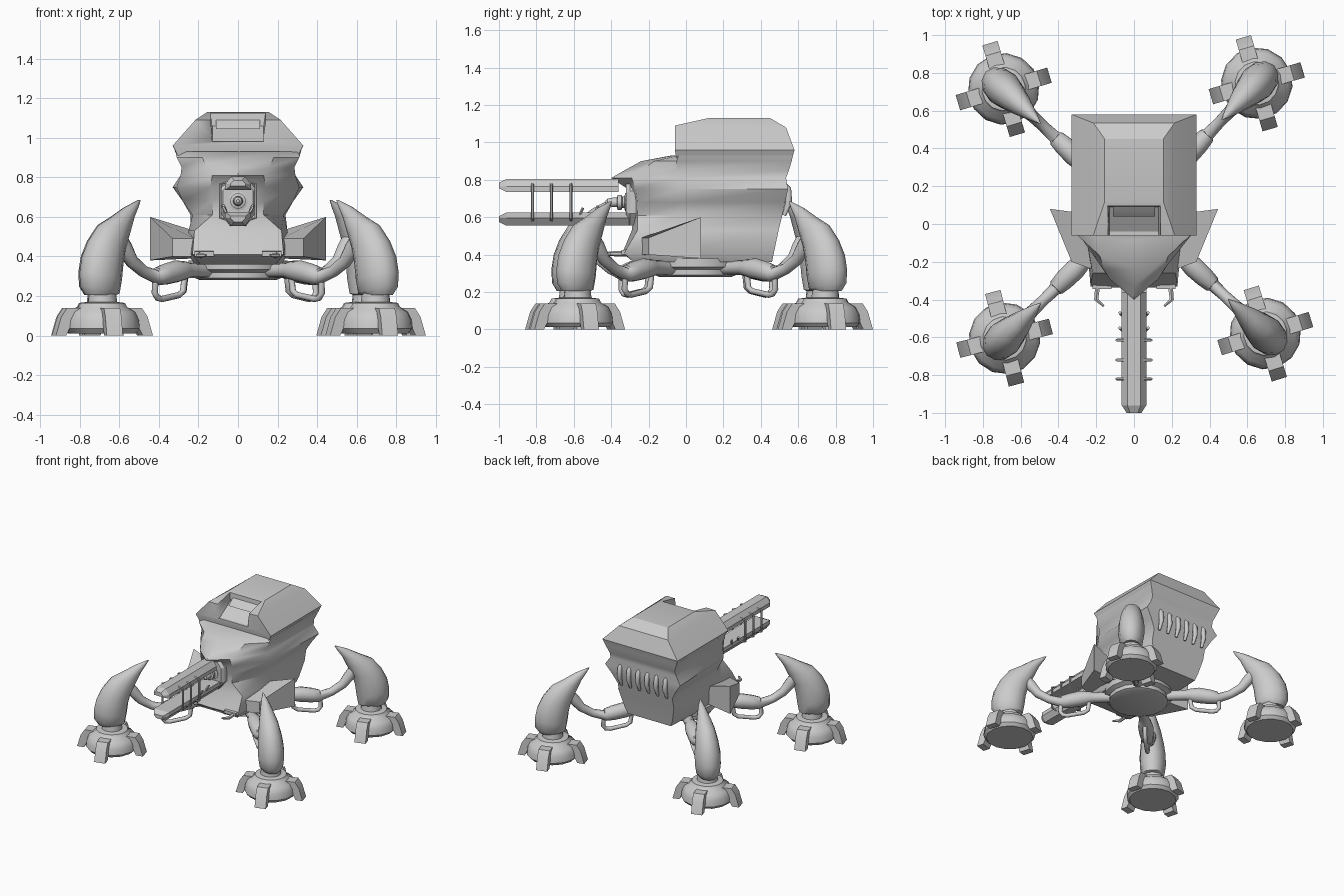
import bpy, bmesh
from math import sin, cos, pi, radians, atan2
from mathutils import Vector, Matrix

if "Cube" in bpy.data.objects:
    bpy.data.objects.remove(bpy.data.objects["Cube"])


def loft(name, rings, angle=35, mat=None):
    """Skin a list of equal-length point rings and cap both ends."""
    bm = bmesh.new()
    rows = [[bm.verts.new(p) for p in r] for r in rings]
    n = len(rows[0])
    for a, b in zip(rows, rows[1:]):
        for i in range(n):
            j = (i + 1) % n
            bm.faces.new((a[i], a[j], b[j], b[i]))
    bm.faces.new(rows[0][::-1])
    bm.faces.new(rows[-1])
    bmesh.ops.recalc_face_normals(bm, faces=bm.faces)
    me = bpy.data.meshes.new(name)
    bm.to_mesh(me)
    bm.free()
    ob = bpy.data.objects.new(name, me)
    bpy.context.collection.objects.link(ob)
    if mat:
        ob.matrix_world = mat
    bpy.ops.object.select_all(action='DESELECT')
    ob.select_set(True)
    bpy.context.view_layer.objects.active = ob
    bpy.ops.object.shade_smooth_by_angle(angle=radians(angle))
    return ob


def lathe(name, profile, n=16, mat=None):
    return loft(name, [[(r * cos(2 * pi * i / n), r * sin(2 * pi * i / n), z)
                        for i in range(n)] for r, z in profile], 35, mat)


def tube(name, path, radii, normal, n=10, mat=None):
    """Round tube along a planar path; normal is the plane's normal."""
    pts = [Vector(p) for p in path]
    side = Vector(normal).normalized()
    if not isinstance(radii, list):
        radii = [radii] * len(pts)
    rings = []
    for k, p in enumerate(pts):
        t = (pts[min(k + 1, len(pts) - 1)] - pts[max(k - 1, 0)]).normalized()
        up = t.cross(side)
        rings.append([p + radii[k] * (cos(2 * pi * i / n) * side + sin(2 * pi * i / n) * up)
                      for i in range(n)])
    return loft(name, rings, 50, mat)


def slab(name, profile, w, mat=None, w2=None):
    """Side profile in local x/z, extruded to +-w in local y (w2 = width at the last two points)."""
    n = len(profile)
    return loft(name, [[(x, s * (w2 if w2 and i >= n - 2 else w), z) for i, (x, z) in enumerate(profile)]
                       for s in (-1, 1)], 30, mat)


TURN = Matrix.Rotation(pi / 2, 4, 'Z')   # local x becomes world y

# Hull: z, nose y, front corner, flank, back corner
hull = [(.36, -.28, .19, -.28, .22, -.08, .19, .46),
        (.41, -.34, .23, -.33, .25, -.10, .21, .47),
        (.53, -.29, .22, -.26, .25, -.08, .24, .495),
        (.61, -.28, .13, -.26, .23, -.06, .24, .515),
        (.68, -.28, .13, -.26, .28, -.02, .28, .53),
        (.75, -.31, .14, -.27, .31, -.03, .33, .545),
        (.81, -.40, .13, -.29, .29, -.05, .29, .535),
        (.85, -.33, .16, -.24, .285, -.05, .285, .55),
        (.90, -.24, .18, -.17, .31, -.05, .305, .565),
        (.93, -.08, .20, -.07, .315, -.04, .318, .572)]
loft("hull", [[(0, y0, z), (xc, yc, z), (xs, ys, z), (xb, yb, z),
               (-xb, yb, z), (-xs, ys, z), (-xc, yc, z)]
              for z, y0, xc, yc, xs, ys, xb, yb in hull], 45)

# Head with overhanging back
head = [(.90, .91, .304, -.05, .564), (.96, .96, .33, -.06, .58),
        (1.08, 1.09, .215, -.06, .535), (1.13, 1.13, .155, .12, .45)]
top = loft("head", [[(-x, y0, zf), (x, y0, zf), (x, y1, z), (-x, y1, z)]
                    for z, zf, x, y0, y1 in head], 25)

# Recessed sloping window in the front of the head
cut = slab("window_cutter", [(-.2, .98), (-.04, .98), (.09, 1.06), (.1, 1.2), (-.2, 1.2)], .13, TURN, .15)
cut.hide_render = True
cut.hide_set(True)
mod = top.modifiers.new("window", 'BOOLEAN')
mod.object = cut
mod.solver = 'EXACT'
slab("window_brow", [(.04, 1.045), (.07, 1.075), (.12, 1.11), (.12, 1.04)], .11, TURN)

# Belly turntable
lathe("belly", [(.19, .28), (.215, .29), (.215, .32), (.25, .335), (.25, .38)], 16,
      Matrix.Translation((0, .05, 0)))

for s, side in ((-1, "left"), (1, "right")):
    # Side flaps that rise and open towards the back
    low = [(.22, -.24, .40), (.33, -.20, .40), (.445, .08, .38), (.22, .05, .39)]
    high = [(.22, -.24, .49), (.33, -.20, .49), (.445, .08, .60), (.22, .05, .53)]
    loft(side + "_flap", [[(s * x, y, z) for x, y, z in r] for r in (low, high)], 20)
    # Front prongs
    tube(side + "_prong", [(s * .19, -.30, .405), (s * .20, -.40, .405), (s * .16, -.435, .405)],
         [.016, .013, .007], (0, 0, 1), 6)
    # Under-chin lug
    slab(side + "_lug", [(-.345, .40), (-.345, .425), (-.28, .43), (-.28, .40)], .05,
         Matrix.Translation((s * .17, 0, 0)) @ TURN)

# Exhaust fins across the back
for k in range(6):
    x = -.2 + k * .08
    tube("exhaust_fin", [(x, .51, .79), (x, .545, .75), (x, .55, .68), (x, .525, .61)],
         [.014, .018, .018, .01], (1, 0, 0), 8)

# Cannon: two mirrored rails around a short emitter
GZ = .68
for s, nm in ((1, "upper"), (-1, "lower")):
    back = -.36 if s > 0 else -.27
    rings = []
    for y, f, lo in ((-1, .6, .075), (-.96, 1, .055), (back, 1, .055)):
        hi = .105 + .02 * (f - .6) / .4
        rings.append([(x * f, y, GZ + s * z) for x, z in
                      ((-.065, lo), (.065, lo), (.065, .085), (.035, hi), (-.035, hi), (-.065, .085))])
    loft(nm + "_cannon_rail", rings, 25)
loft("cannon_mount", [[(x * f, y, GZ + z * f) for x, z in
                       ((-.04, -.125), (.04, -.125), (.09, -.06), (.09, .06),
                        (.04, .125), (-.04, .125), (-.09, .06), (-.09, -.06))]
                      for y, f in ((-.32, .85), (-.30, 1), (-.22, 1))], 25)
AIM = Matrix.Translation((0, -.31, GZ)) @ Matrix.Rotation(pi / 2, 4, 'X')
lathe("emitter", [(.05, 0), (.05, .015), (.03, .02), (.03, .03), (.04, .035), (.04, .055),
                  (.025, .06), (.025, .08), (.02, .11), (.008, .12)], 12, AIM)
for s in (-1, 1):
    for y in (-.82, -.72, -.615):
        tube("cannon_bracket", [(s * x, y, GZ + z) for x, z in
                                ((.04, .1), (.09, .085), (.09, -.085), (.04, -.1))],
             .008, (0, 1, 0), 6)
    for y, h in ((-.57, .03), (-.49, .04)):
        tube("electrode", [(s * .055, y, .61), (s * .075, y + .02, .62 + h)], .009, (1, 0, 0), 6)

# Legs: local x points outward from the hub, origin below the foot
HUB = Vector((0, .065))
for nm, fx, fy in (("back_right", .65, .745), ("back_left", -.69, .715),
                   ("front_left", -.685, -.605), ("front_right", .695, -.58)):
    ang = atan2(fy - HUB.y, fx)
    M = Matrix.Translation((fx, fy, 0)) @ Matrix.Rotation(ang, 4, 'Z')
    # Round foot with four toes
    lathe(nm + "_foot", [(.17, .012), (.19, .035), (.185, .08), (.165, .12), (.125, .145),
                         (.115, .165), (.075, .17), (.065, .25)], 14, M)
    for k in range(4):
        slab(nm + "_toe", [(.12, .06), (.12, .14), (.195, .14), (.225, .095), (.253, .0), (.20, .0),
                           (.175, .05)], .042,
             M @ Matrix.Rotation(radians(-30 + 90 * k), 4, 'Z'))
    # Horn-shaped shin: z, inner, outer, half width
    horn = [(.205, -.075, .10, .065), (.23, -.095, .13, .085), (.30, -.108, .132, .095),
            (.38, -.118, .115, .095), (.46, -.138, .075, .085), (.54, -.178, .01, .068),
            (.60, -.215, -.075, .046), (.65, -.25, -.165, .024), (.685, -.27, -.255, .004)]
    loft(nm + "_shin", [[((a + b) / 2 + (b - a) / 2 * cos(2 * pi * i / 12),
                          w * sin(2 * pi * i / 12), z + .02 * cos(2 * pi * i / 12) * (.21 < z < .6))
                         for i in range(12)] for z, a, b, w in horn], 45, M)
    # Arm from hub to shin
    arm = [(-.75, .33), (-.61, .33), (-.59, .33), (-.52, .325), (-.44, .31), (-.385, .30),
           (-.37, .30), (-.29, .325), (-.21, .375), (-.16, .44), (-.12, .50)]
    tube(nm + "_arm", [(x, 0, z) for x, z in arm],
         [.038, .038, .045, .056, .053, .045, .034, .03, .033, .04, .035], (0, 1, 0), 12, M)
    # Hanging loop under the arm
    loop = [(-.375, .29), (-.37, .215), (-.39, .19), (-.42, .185), (-.54, .205), (-.57, .225), (-.58, .29)]
    tube(nm + "_loop", [(x, 0, z) for x, z in loop], .016, (0, 1, 0), 8, M)
